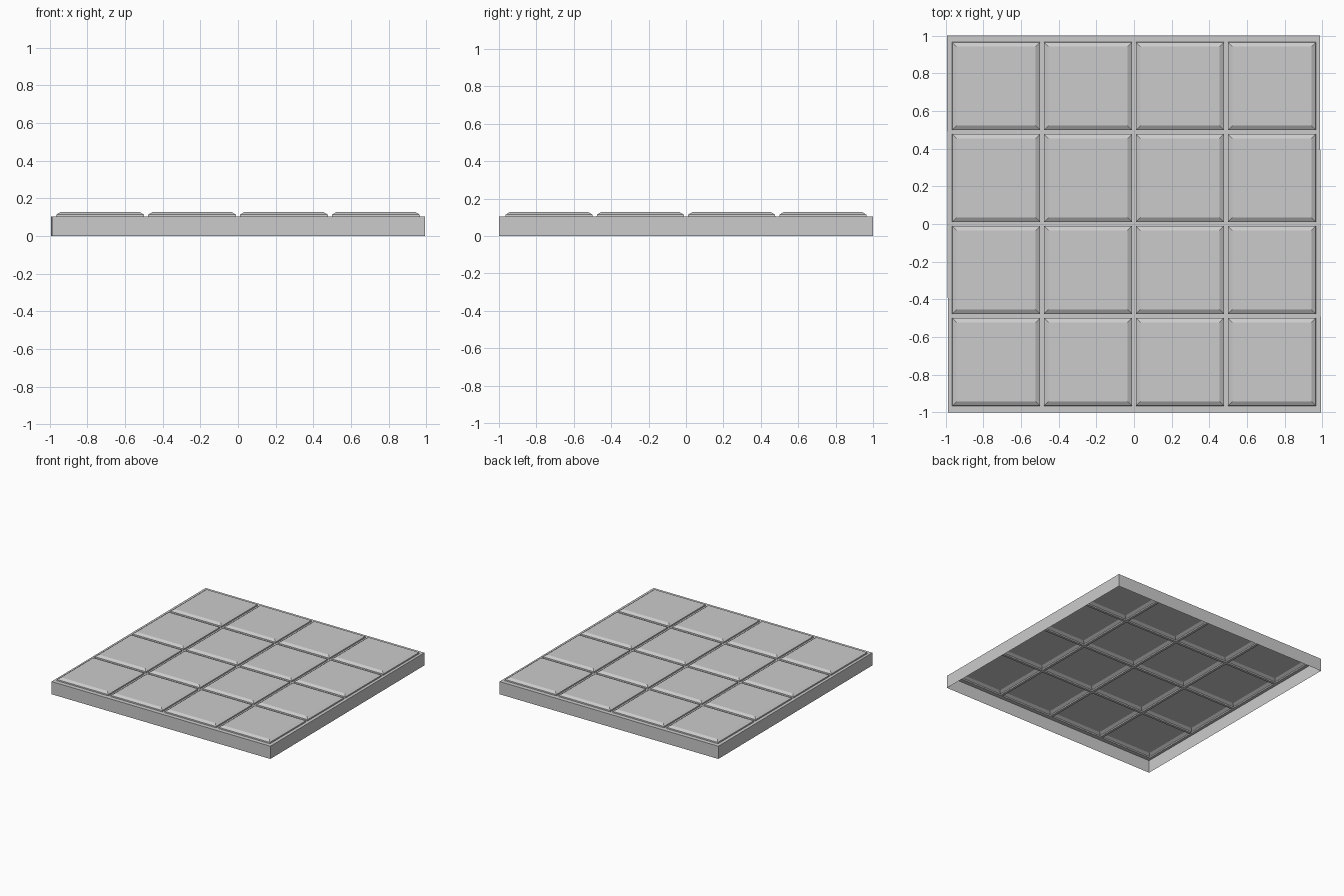
import bpy
import bmesh

cube = bpy.data.objects.get("Cube")
if cube:
    bpy.data.objects.remove(cube, do_unlink=True)

HALF_X, HALF_Y = 0.99, 1.0
DECK = 0.104          # height of the groove surface
TILE, GAP, COUNT = 0.467, 0.021, 4
SKEW = 0.003          # the rim is very slightly out of square

# Plain grey
grey = bpy.data.materials.new("grey")
grey.use_nodes = True
colour = (0.6, 0.6, 0.6, 1.0)
grey.diffuse_color = colour
grey.node_tree.nodes["Principled BSDF"].inputs["Base Color"].default_value = colour


def grid_lines(half):
    """Rim edge, then both edges of each tile, then the other rim edge."""
    start = -(COUNT * TILE + (COUNT - 1) * GAP) / 2
    lines = [-half]
    for i in range(COUNT):
        low = start + i * (TILE + GAP)
        lines += [low, low + TILE]
    return lines + [half]


bm = bmesh.new()
xs, ys = grid_lines(HALF_X), grid_lines(HALF_Y)

# Deck: one sheet divided into tiles, grooves and rim
verts = [[bm.verts.new((x, y, DECK)) for x in xs] for y in ys]
tiles = []
for j in range(len(ys) - 1):
    for i in range(len(xs) - 1):
        face = bm.faces.new((verts[j][i], verts[j][i + 1],
                             verts[j + 1][i + 1], verts[j + 1][i]))
        if i % 2 and j % 2:
            tiles.append(face)
for row in verts:
    for v in (row[0], row[-1]):
        v.co.x -= SKEW * v.co.y
bm.normal_update()

# Side walls: fold the outer edge down, leaving the underside open
border = [e for e in bm.edges if e.is_boundary]
walls = bmesh.ops.extrude_edge_only(bm, edges=border)["geom"]
for v in walls:
    if isinstance(v, bmesh.types.BMVert):
        v.co.z = 0

# Raised tiles: short upright step, then a bevel up to the flat top
for width, rise in ((0.001, 0.01), (0.023, 0.014)):
    bmesh.ops.inset_individual(bm, faces=tiles, thickness=width, depth=rise,
                               use_even_offset=True)

bmesh.ops.recalc_face_normals(bm, faces=bm.faces)
mesh = bpy.data.meshes.new("tiled_floor_panel")
bm.to_mesh(mesh)
bm.free()
mesh.materials.append(grey)
panel = bpy.data.objects.new("tiled_floor_panel", mesh)
bpy.context.collection.objects.link(panel)
